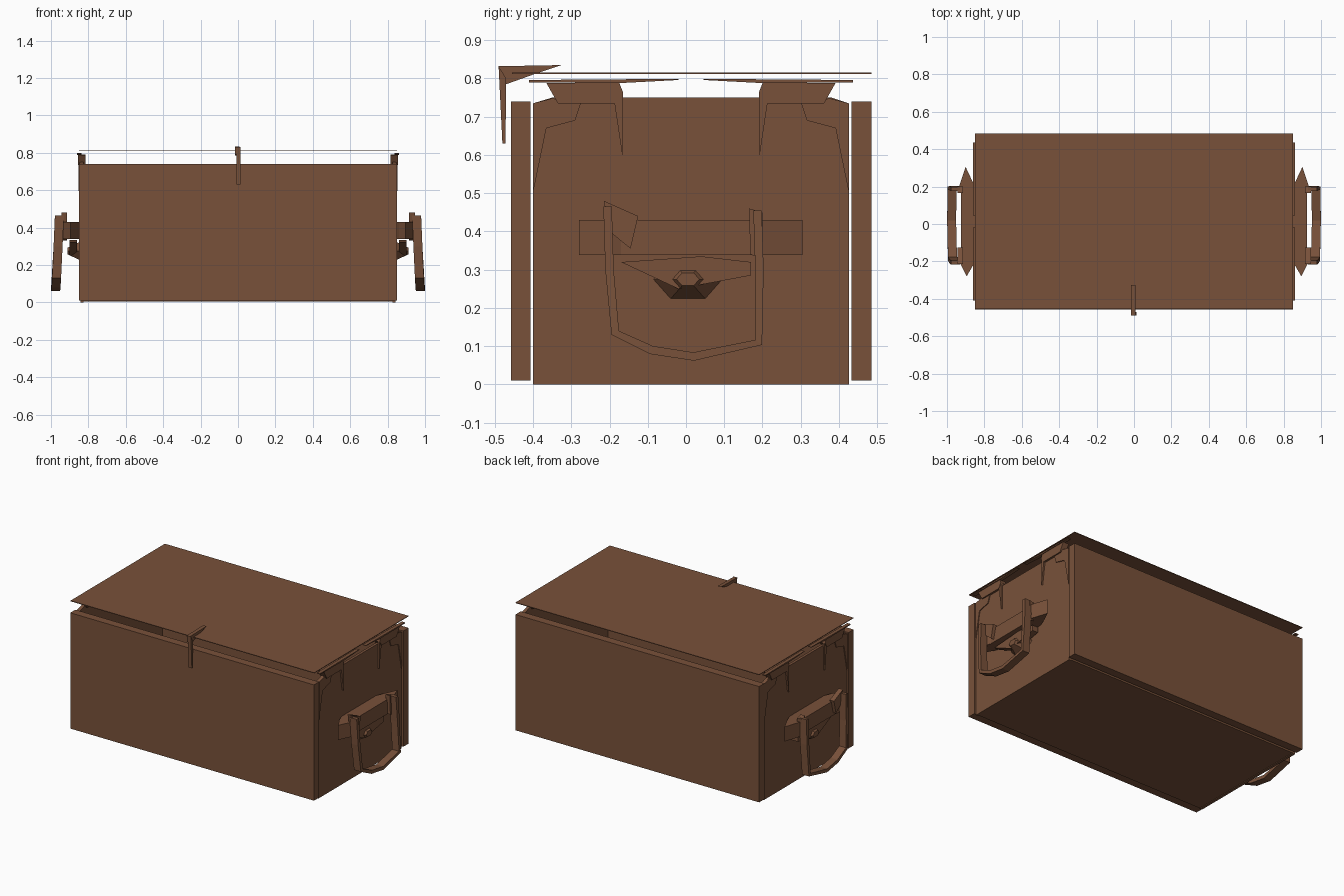
import bpy
import bmesh
import math
from mathutils import Vector

if "Cube" in bpy.data.objects:
    bpy.data.objects.remove(bpy.data.objects["Cube"])

wood = bpy.data.materials.new("brown wood")
wood.diffuse_color = (0.19, 0.083, 0.042, 1)
wood.use_nodes = True
wood.node_tree.nodes["Principled BSDF"].inputs["Base Color"].default_value = wood.diffuse_color


def finish(name, bm):
    bmesh.ops.recalc_face_normals(bm, faces=bm.faces[:])
    me = bpy.data.meshes.new(name)
    bm.to_mesh(me)
    bm.free()
    me.materials.append(wood)
    ob = bpy.data.objects.new(name, me)
    bpy.context.collection.objects.link(ob)
    return ob


def box(name, x, y, z):
    bm = bmesh.new()
    bmesh.ops.create_cube(bm, size=1)
    for v in bm.verts:
        v.co = [(a[0] + a[1]) / 2 + c * (a[1] - a[0]) for a, c in zip((x, y, z), v.co)]
    return finish(name, bm)


def prism(name, pts, axis, lo, hi):
    """Extrude a flat outline along x (points are y, z) or z (points are x, y)."""
    bm = bmesh.new()

    def place(p, d):
        return (d, p[0], p[1]) if axis == "x" else (p[0], p[1], d)
    f = bm.faces.new([bm.verts.new(place(p, lo)) for p in pts])
    r = bmesh.ops.extrude_face_region(bm, geom=[f])
    vs = [g for g in r["geom"] if isinstance(g, bmesh.types.BMVert)]
    move = Vector((hi - lo, 0, 0)) if axis == "x" else Vector((0, 0, hi - lo))
    bmesh.ops.translate(bm, verts=vs, vec=move)
    return finish(name, bm)


def both_sides(ob):
    ob.modifiers.new("mirror", "MIRROR").use_axis = (True, False, False)
    return ob


# front and back boards, two planks each
for part, y in (("front", (-0.457, -0.406)), ("back", (0.433, 0.485))):
    box(part + "_lower_plank", (-0.85, 0.85), y, (0.01, 0.373))
    box(part + "_upper_plank", (-0.85, 0.85), y, (0.373, 0.74))

# lid: two thin planks floating above the box
box("lid_front_plank", (-0.85, 0.85), (-0.455, 0.02), (0.812, 0.816))
box("lid_back_plank", (-0.85, 0.85), (0.02, 0.485), (0.812, 0.816))

# bottom and end panels
box("bottom", (-0.83, 0.83), (-0.40, 0.426), (0.004, 0.02))
for i, (lo, hi) in enumerate(((0.0, 0.25), (0.25, 0.5))):
    both_sides(box("end_plank_%d" % i, (0.825, 0.842), (-0.40, 0.426), (lo, hi)))
both_sides(prism("end_top_plank", [(-0.40, 0.5), (0.426, 0.5), (0.426, 0.735), (0.38, 0.75),
                                   (-0.35, 0.75), (-0.40, 0.735)], "x", 0.825, 0.842))

# corner gussets on the end panels, hinge brackets under the lid
for tag, s, c in (("front", 1, 0.0), ("back", -1, 0.026)):
    def pts(raw):
        return [(s * y + c, z) for y, z in raw]
    both_sides(prism(tag + "_gusset", pts([(-0.40, 0.5), (-0.365, 0.67), (-0.29, 0.69),
                                           (-0.275, 0.735), (-0.35, 0.748), (-0.40, 0.735)]),
                     "x", 0.842, 0.847))
    both_sides(prism(tag + "_bracket", pts([(-0.365, 0.788), (-0.335, 0.735), (-0.185, 0.735),
                                            (-0.165, 0.765), (-0.175, 0.79)]), "x", 0.815, 0.855))
    both_sides(prism(tag + "_bracket_flange", pts([(-0.41, 0.79), (-0.17, 0.788), (-0.02, 0.796),
                                                   (-0.02, 0.799), (-0.41, 0.796)]),
                     "x", 0.838, 0.86))
    both_sides(prism(tag + "_bracket_spike", pts([(-0.187, 0.735), (-0.166, 0.595),
                                                  (-0.165, 0.765)]), "x", 0.842, 0.852))

# handle mount on each end
both_sides(prism("handle_mount", [(0.842, -0.17), (0.86, -0.22), (0.895, -0.28), (0.935, -0.20),
                                  (0.925, -0.17), (0.925, 0.17), (0.935, 0.20), (0.90, 0.305),
                                  (0.86, 0.22), (0.842, 0.17)], "z", 0.338, 0.43))

# faceted boss beneath the mount
bm = bmesh.new()
bmesh.ops.create_cone(bm, cap_ends=True, segments=6, radius1=0.09, radius2=0.03, depth=0.07)
for v in bm.verts:
    x, y, z = v.co
    v.co = (0.877 + z, 0.005 + y, 0.275 + x * 0.65)
both_sides(finish("handle_boss", bm))
both_sides(prism("handle_boss_brace", [(-0.17, 0.32), (-0.02, 0.25), (0.17, 0.285), (0.17, 0.32),
                                       (0.04, 0.335)], "x", 0.86, 0.90))

# swinging handle: a rectangular band swept along a U path, leaning outwards
path = [(-0.205, 0.465, 0.955), (-0.20, 0.30, 0.962), (-0.185, 0.135, 0.97), (-0.09, 0.09, 0.973),
        (0.02, 0.073, 0.975), (0.19, 0.11, 0.973), (0.192, 0.30, 0.962), (0.187, 0.455, 0.955)]
bm = bmesh.new()
rings = []
for i, (y, z, x) in enumerate(path):
    a, b = path[max(i - 1, 0)], path[min(i + 1, len(path) - 1)]
    t = math.atan2(b[1] - a[1], b[0] - a[0])
    n = (-math.sin(t) * 0.011, math.cos(t) * 0.011)
    rings.append([bm.verts.new((x + dx, y + k * n[0], z + k * n[1]))
                  for dx, k in ((-0.024, -1), (0.024, -1), (0.024, 1), (-0.024, 1))])
for r, q in zip(rings, rings[1:]):
    for j in range(4):
        bm.faces.new((r[j], r[j - 1], q[j - 1], q[j]))
bm.faces.new(rings[0])
bm.faces.new(rings[-1])
both_sides(finish("swing_handle", bm))

# flared ears where the handle pivots
both_sides(prism("handle_front_ear", [(-0.215, 0.48), (-0.125, 0.44), (-0.145, 0.355),
                                      (-0.20, 0.40)], "x", 0.915, 0.945))
both_sides(prism("handle_back_ear", [(0.165, 0.46), (0.20, 0.45), (0.197, 0.33),
                                     (0.168, 0.34)], "x", 0.915, 0.945))

# latch hooked over the front edge of the lid
prism("latch_arm", [(-0.49, 0.832), (-0.325, 0.835), (-0.40, 0.81), (-0.47, 0.785),
                    (-0.485, 0.79)], "x", -0.015, 0.008)
prism("latch_tongue", [(-0.49, 0.832), (-0.47, 0.80), (-0.472, 0.63), (-0.48, 0.63)],
      "x", -0.008, 0.014)
